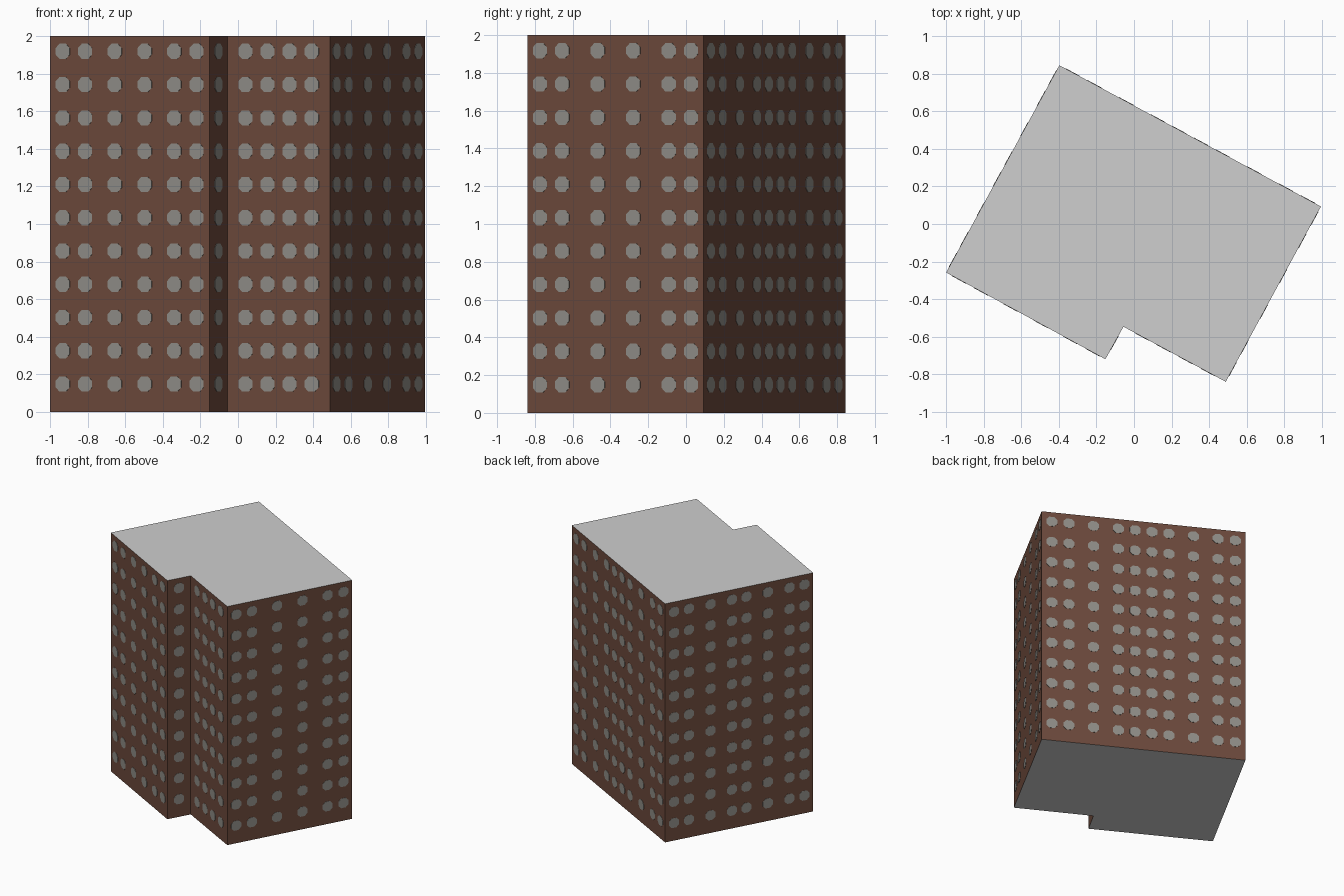
import bpy, bmesh
from mathutils import Vector

if "Cube" in bpy.data.objects:
    bpy.data.objects.remove(bpy.data.objects["Cube"])

HEIGHT = 2.0
FLOORS, FIRST_ROW, ROW_STEP = 11, 0.149, 0.1769
WIN_W, WIN_H, WIN_CUT, WIN_T = 0.085, 0.081, 0.023, 0.002

# footprint corners, counter-clockwise, and window positions along the wall after each corner
WALLS = [
    ((-0.999, -0.258), (0.08, 0.22, 0.406, 0.594, 0.78, 0.92)),
    ((-0.152, -0.719), (0.5,)),
    ((-0.056, -0.546), (0.176, 0.392, 0.608, 0.824)),
    ((0.488, -0.839), (0.071, 0.197, 0.399, 0.601, 0.803, 0.929)),
    ((0.994, 0.093), (0.05, 0.134, 0.255, 0.376, 0.459, 0.541, 0.624, 0.745, 0.866, 0.95)),
    ((-0.397, 0.844), (0.06, 0.16, 0.307, 0.451, 0.549, 0.693, 0.84, 0.94)),
]


def material(name, rgb):
    m = bpy.data.materials.new(name)
    m.diffuse_color = (*rgb, 1)
    m.use_nodes = True
    m.node_tree.nodes["Principled BSDF"].inputs["Base Color"].default_value = m.diffuse_color
    return m


def make_object(name, bm, mats):
    me = bpy.data.meshes.new(name)
    bm.to_mesh(me)
    bm.free()
    for m in mats:
        me.materials.append(m)
    ob = bpy.data.objects.new(name, me)
    bpy.context.collection.objects.link(ob)
    return ob


brown = material("brown wall", (0.150, 0.067, 0.044))
glass = material("grey window", (0.275, 0.266, 0.242))
roof = material("light grey roof", (0.62, 0.62, 0.62))

# building body: extruded footprint, grey on top and bottom
bm = bmesh.new()
base = bm.faces.new([bm.verts.new((x, y, 0)) for (x, y), _ in WALLS])
ext = bmesh.ops.extrude_face_region(bm, geom=[base], use_keep_orig=True)
bmesh.ops.translate(bm, vec=(0, 0, HEIGHT),
                    verts=[v for v in ext["geom"] if isinstance(v, bmesh.types.BMVert)])
bmesh.ops.recalc_face_normals(bm, faces=bm.faces)
for f in bm.faces:
    f.material_index = 1 if abs(f.normal.z) > 0.5 else 0
make_object("building_body", bm, [brown, roof])


def add_window(bm, centre, along, out):
    """Thin plate with cut corners, lying on the wall."""
    w, h, c = WIN_W / 2, WIN_H / 2, WIN_CUT
    shape = [(w - c, -h), (w, c - h), (w, h - c), (w - c, h),
             (c - w, h), (-w, h - c), (-w, c - h), (c - w, -h)]
    back = [bm.verts.new(centre + along * u + Vector((0, 0, v))) for u, v in shape]
    front = [bm.verts.new(v.co + out * WIN_T) for v in back]
    bm.faces.new(front)
    for i in range(8):
        j = (i + 1) % 8
        bm.faces.new((back[i], back[j], front[j], front[i]))


# windows: one object for each wall
names = ["front_left", "front_step", "front_right", "right", "back", "left"]
for i, (corner, spots) in enumerate(WALLS):
    a = Vector((*corner, 0))
    b = Vector((*WALLS[(i + 1) % len(WALLS)][0], 0))
    along = (b - a).normalized()
    out = Vector((along.y, -along.x, 0))
    bm = bmesh.new()
    for t in spots:
        for row in range(FLOORS):
            add_window(bm, a.lerp(b, t) + Vector((0, 0, FIRST_ROW + row * ROW_STEP)), along, out)
    make_object(names[i] + "_windows", bm, [glass])
